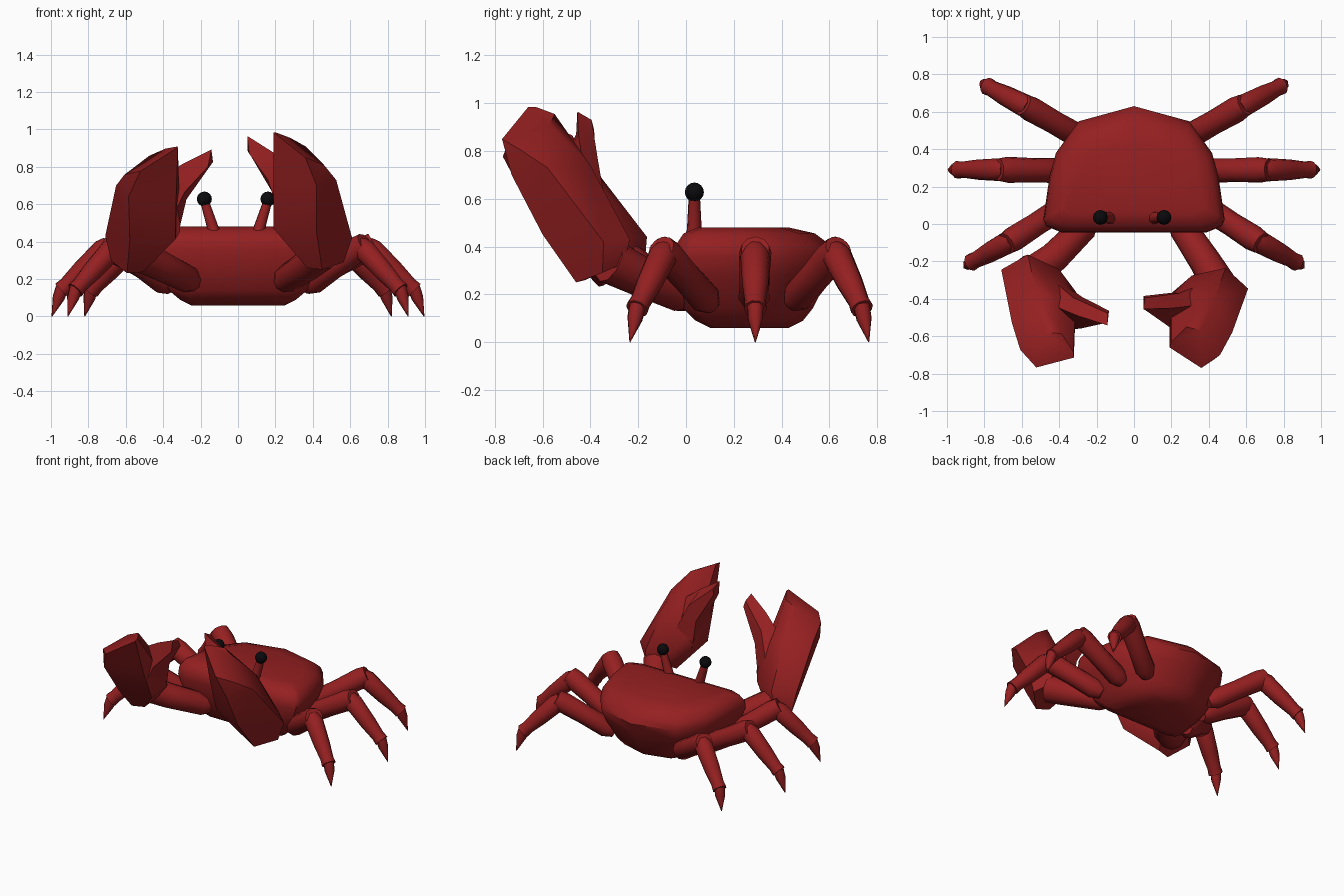
import bpy, bmesh, math
from mathutils import Vector, Matrix

if "Cube" in bpy.data.objects:
    bpy.data.objects.remove(bpy.data.objects["Cube"])


def material(name, rgb):
    m = bpy.data.materials.new(name)
    m.diffuse_color = (*rgb, 1)
    m.use_nodes = True
    m.node_tree.nodes["Principled BSDF"].inputs["Base Color"].default_value = m.diffuse_color
    return m


RED = material("shell_red", (0.30, 0.014, 0.015))
BLACK = material("eye_black", (0.003, 0.003, 0.004))


def finish(name, bm, mat, angle=35):
    bmesh.ops.recalc_face_normals(bm, faces=bm.faces)
    me = bpy.data.meshes.new(name)
    bm.to_mesh(me)
    bm.free()
    me.materials.append(mat)
    ob = bpy.data.objects.new(name, me)
    bpy.context.collection.objects.link(ob)
    bpy.ops.object.select_all(action='DESELECT')
    ob.select_set(True)
    bpy.context.view_layer.objects.active = ob
    bpy.ops.object.shade_smooth_by_angle(angle=math.radians(angle))
    return ob


def loft(name, rings, mat=RED, angle=35):
    """Skin a list of equal-length rings and cap both ends."""
    bm = bmesh.new()
    vs = [[bm.verts.new(p) for p in r] for r in rings]
    n = len(vs[0])
    for a, b in zip(vs, vs[1:]):
        for i in range(n):
            j = (i + 1) % n
            bm.faces.new((a[i], a[j], b[j], b[i]))
    bm.faces.new(vs[0])
    bm.faces.new(vs[-1])
    return finish(name, bm, mat, angle)


def tube(name, points, radii, sides=10):
    """Round tube through points with a radius at each."""
    pts = [Vector(p) for p in points]
    rings = []
    for i, p in enumerate(pts):
        d = (pts[min(i + 1, len(pts) - 1)] - pts[max(i - 1, 0)]).normalized()
        u = d.cross(Vector((0.3, 1, 0.1))).normalized()
        v = d.cross(u)
        rings.append([p + radii[i] * (u * math.cos(t) + v * math.sin(t))
                      for t in (2 * math.pi * k / sides for k in range(sides))])
    return loft(name, rings, angle=55)


# Body: half outline mirrored, scaled per level (z, half width, front y, back y)
half = [(0, 1), (0.61, 0.88), (0.86, 0.63), (0.93, 0.45), (1, 0.1), (0.97, 0.05), (0.80, 0)]
outline = half + [(-x, y) for x, y in reversed(half[1:])]
levels = [(0.06, 0.25, 0.10, 0.43), (0.09, 0.31, 0.04, 0.49), (0.14, 0.37, -0.01, 0.53),
          (0.28, 0.455, -0.035, 0.60), (0.36, 0.485, -0.045, 0.63), (0.41, 0.48, -0.04, 0.60),
          (0.455, 0.45, -0.01, 0.54), (0.48, 0.38, 0.05, 0.43)]
loft("body", [[(x * w, f + y * (b - f), z) for x, y in outline] for z, w, f, b in levels], angle=40)

# Walking legs: base, knee, ankle, tip
legs = {
    "front": ((0.38, 0.09, 0.17), (0.66, -0.09, 0.375), (0.87, -0.205, 0.14), (0.91, -0.235, 0)),
    "middle": ((0.36, 0.285, 0.18), (0.70, 0.29, 0.375), (0.945, 0.29, 0.14), (0.995, 0.29, 0)),
    "back": ((0.28, 0.46, 0.18), (0.57, 0.625, 0.375), (0.785, 0.737, 0.14), (0.82, 0.765, 0)),
}
for side, s in (("right", 1), ("left", -1)):
    for pos, joints in legs.items():
        base, knee, ankle, tip = [Vector((s * x, y, z)) for x, y, z in joints]
        tag = f"{side}_{pos}_leg"
        upper = (knee - base).normalized()
        tube(tag + "_upper", [base - upper * 0.03, base + upper * 0.03, base.lerp(knee, 0.5),
                              knee - upper * 0.03, knee + upper * 0.03],
             [0.04, 0.068, 0.065, 0.07, 0.06])
        tube(tag + "_lower", [knee + (knee - ankle) * 0.06, knee.lerp(ankle, 0.08),
                              knee.lerp(ankle, 0.55), knee.lerp(ankle, 0.88), ankle],
             [0.045, 0.062, 0.055, 0.044, 0.048])
        tube(tag + "_tip", [ankle.lerp(tip, -0.1), ankle.lerp(tip, 0.3), tip], [0.036, 0.033, 0.002], 8)

# Claw arms
tube("right_claw_arm", [(0.23, 0.04, 0.18), (0.26, -0.02, 0.20), (0.38, -0.20, 0.28), (0.45, -0.32, 0.34)],
     [0.05, 0.075, 0.085, 0.095])
tube("left_claw_arm", [(-0.23, 0.04, 0.18), (-0.27, -0.02, 0.20), (-0.43, -0.18, 0.28), (-0.55, -0.27, 0.34)],
     [0.05, 0.075, 0.085, 0.095])

# Claws: palm running up into the fixed finger, and the small movable finger
palm = [
    [(0.37, -0.42, 0.26), (0.45, -0.46, 0.25), (0.565, -0.35, 0.29),
     (0.50, -0.26, 0.33), (0.39, -0.27, 0.33), (0.34, -0.33, 0.31)],
    [(0.19, -0.52, 0.47), (0.42, -0.60, 0.45), (0.61, -0.345, 0.42),
     (0.49, -0.235, 0.43), (0.31, -0.275, 0.45), (0.20, -0.37, 0.49)],
    [(0.19, -0.59, 0.70), (0.42, -0.73, 0.70), (0.525, -0.58, 0.73),
     (0.43, -0.40, 0.74), (0.32, -0.39, 0.72), (0.20, -0.43, 0.63)],
    [(0.19, -0.66, 0.985), (0.36, -0.77, 0.85), (0.46, -0.70, 0.81),
     (0.36, -0.57, 0.91), (0.28, -0.55, 0.955), (0.20, -0.63, 0.985)],
]
finger = [
    [(0.21, -0.37, 0.47), (0.34, -0.33, 0.54), (0.38, -0.43, 0.73), (0.20, -0.56, 0.61)],
    [(0.18, -0.37, 0.67), (0.24, -0.37, 0.77), (0.20, -0.45, 0.87), (0.16, -0.53, 0.73)],
    [(0.05, -0.385, 0.89), (0.06, -0.395, 0.93), (0.05, -0.455, 0.965), (0.06, -0.46, 0.87)],
]
# The left claw is mirrored, turned inward and tipped further forward
pivot = Vector((0.39, -0.47, 0.92))
turn = (Matrix.Rotation(math.radians(5), 4, 'Y') @ Matrix.Rotation(math.radians(8), 4, 'X')
        @ Matrix.Rotation(math.radians(-12), 4, 'Z'))
left_pose = (Matrix.Translation((-0.48, -0.48, 0.885)) @ turn
             @ Matrix.Scale(-1, 4, (1, 0, 0)) @ Matrix.Translation(-pivot))
for side, pose in (("right", Matrix()), ("left", left_pose)):
    for part, rings in (("palm", palm), ("finger", finger)):
        loft(f"{side}_claw_{part}", [[pose @ Vector(p) for p in r] for r in rings], angle=48)

# Eye stalks and eyeballs
for side, x0, x1 in (("right", 0.105, 0.16), ("left", -0.125, -0.18)):
    tube(side + "_eye_stalk", [(x0, 0.03, 0.435), (x0 + (x1 - x0) * 0.15, 0.035, 0.47), (x1, 0.035, 0.62)],
         [0.038, 0.032, 0.024], 8)
    bm = bmesh.new()
    bmesh.ops.create_uvsphere(bm, u_segments=12, v_segments=8, radius=0.04,
                              matrix=Matrix.Translation((x1, 0.035, 0.628)))
    finish(side + "_eye", bm, BLACK)
